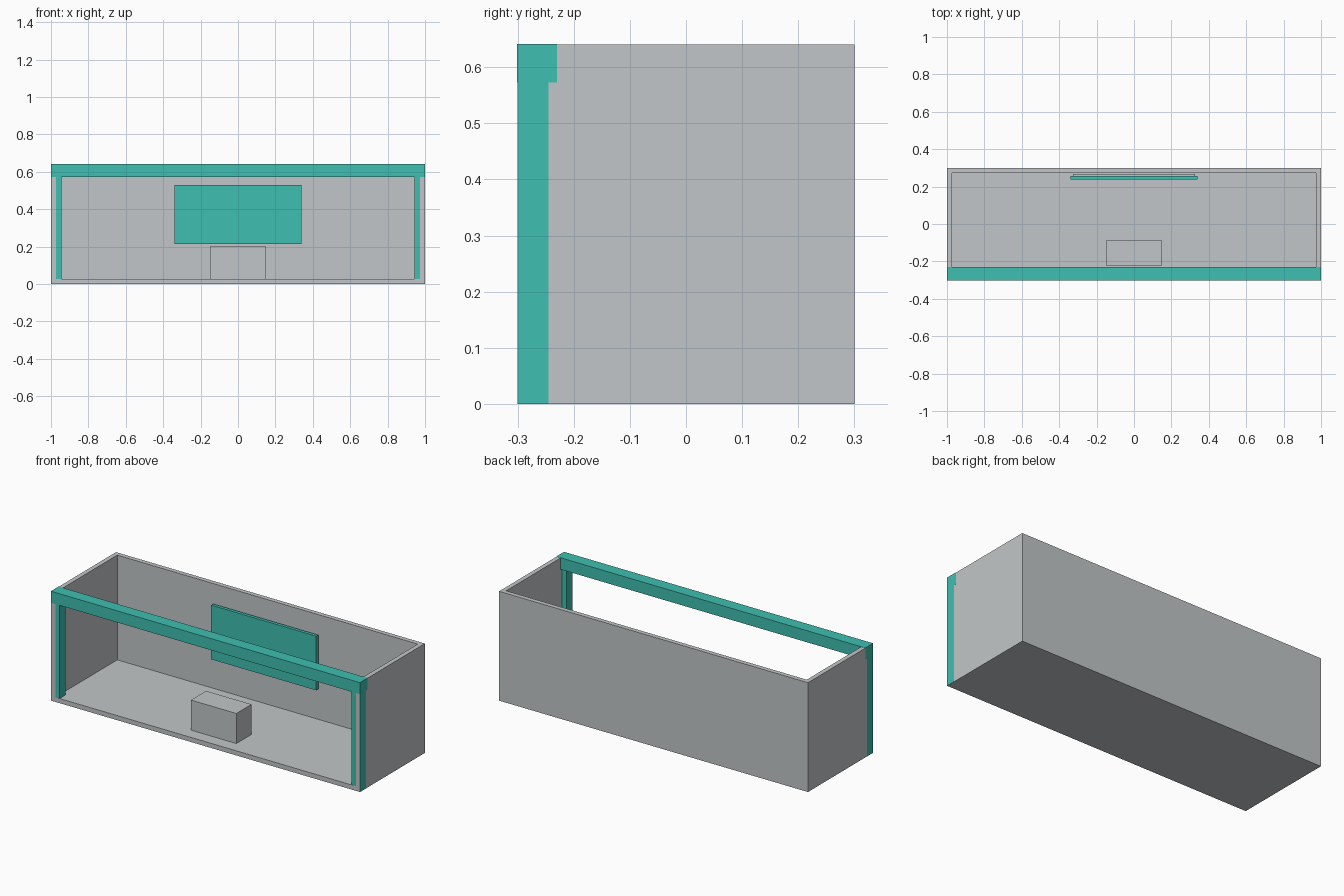
import bpy

if "Cube" in bpy.data.objects:
    bpy.data.objects.remove(bpy.data.objects["Cube"])


def material(name, color):
    m = bpy.data.materials.new(name)
    m.diffuse_color = (*color, 1.0)
    m.use_nodes = True
    m.node_tree.nodes["Principled BSDF"].inputs["Base Color"].default_value = m.diffuse_color
    return m


GREY = material("light grey", (0.54, 0.565, 0.58))
TEAL = material("teal", (0.05, 0.52, 0.44))


def box(name, mat, x, y, z):
    """Axis-aligned box from (min, max) ranges."""
    bpy.ops.mesh.primitive_cube_add(size=1)
    o = bpy.context.object
    o.name = name
    for i, (a, b) in enumerate((x, y, z)):
        o.location[i] = (a + b) / 2
        o.scale[i] = b - a
    bpy.ops.object.transform_apply(location=True, rotation=False, scale=True)
    o.data.materials.append(mat)
    return o


W, D, H, T = 1.0, 0.30, 0.64, 0.027   # half width, half depth, height, wall
E = 0.0006                            # keeps coincident faces apart

# Open-fronted booth shell
box("floor", GREY, (-W, W), (-D, D), (0, T))
box("back_wall", GREY, (-W, W), (D - T, D), (T, H))
for side, s in (("left", -1), ("right", 1)):
    box(side + "_wall", GREY, sorted((s * (W - T), s * W)), (-D, D - T), (T, H))
    # Corner post wrapping the front edge of each side wall
    box(side + "_post", TEAL, sorted((s * 0.945, s * (W + E))),
        (-D + E, -0.245), (E, 0.575))

# Front header beam
box("header_beam", TEAL, (-W - E, W + E), (-D - 0.0015, -0.23), (0.573, H + 0.001))

# Display screen with its wall mount
box("screen", TEAL, (-0.34, 0.34), (0.238, 0.257), (0.213, 0.53))
box("screen_mount", GREY, (-0.325, 0.325), (0.257, 0.267), (0.228, 0.515))

# Reception counter
box("counter", GREY, (-0.147, 0.147), (-0.225, -0.085), (T, 0.203))
